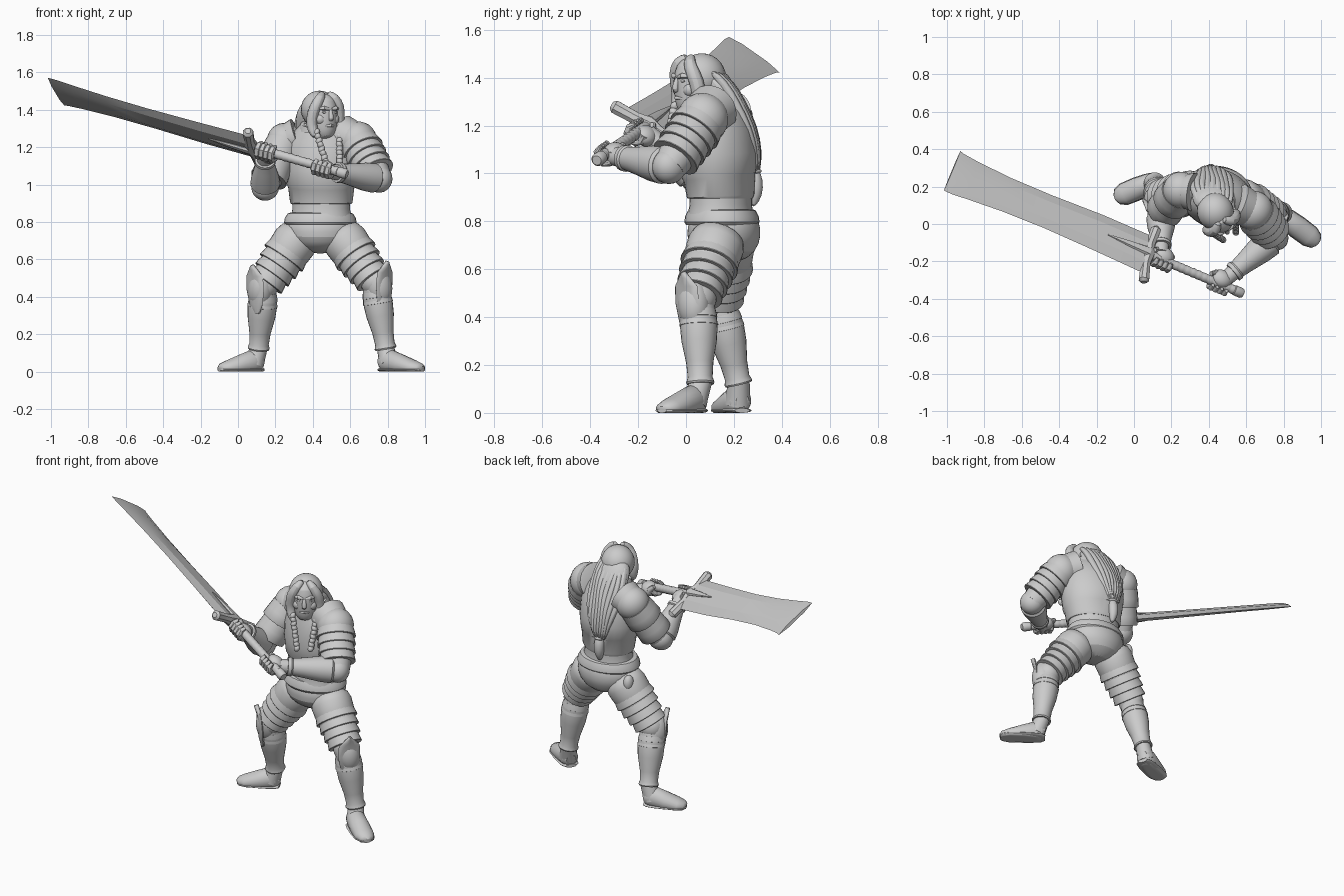
import bpy, bmesh, math
from mathutils import Vector, Matrix

default_cube = bpy.data.objects.get("Cube")
if default_cube:
    bpy.data.objects.remove(default_cube)

grey = bpy.data.materials.new("stone_grey")
grey.use_nodes = True
grey.diffuse_color = (.6, .6, .6, 1)
grey.node_tree.nodes["Principled BSDF"].inputs["Base Color"].default_value = (.6, .6, .6, 1)

AXIS_X, AXIS_Y, AXIS_Z = Vector((1, 0, 0)), Vector((0, 1, 0)), Vector((0, 0, 1))
WORLD = Matrix.Identity(4)


def finish(name, bm, matrix=WORLD, subdivide=0, crease=35):
    """Turn a bmesh into a shaded object."""
    bmesh.ops.transform(bm, matrix=matrix, verts=bm.verts)
    bmesh.ops.recalc_face_normals(bm, faces=bm.faces)
    mesh = bpy.data.meshes.new(name)
    bm.to_mesh(mesh)
    bm.free()
    mesh.materials.append(grey)
    mesh.polygons.foreach_set("use_smooth", [True] * len(mesh.polygons))
    mesh.set_sharp_from_angle(angle=math.radians(crease))
    part = bpy.data.objects.new(name, mesh)
    bpy.context.scene.collection.objects.link(part)
    if subdivide:
        part.modifiers.new("smooth", "SUBSURF").levels = subdivide
        part.modifiers["smooth"].render_levels = subdivide


def loft(name, rings, hint=AXIS_Y, sides=16, matrix=WORLD, subdivide=0, floor=None, crease=35):
    """Skin elliptical rings (x, y, z, radius across, radius along the hint)."""
    bm = bmesh.new()
    centres = [Vector(ring[:3]) for ring in rings]
    loops = []
    for i, ring in enumerate(rings):
        tangent = centres[min(i + 1, len(rings) - 1)] - centres[max(i - 1, 0)]
        across = hint.cross(tangent).normalized()
        upward = tangent.cross(across).normalized()
        loop = []
        for k in range(sides):
            angle = math.tau * k / sides
            point = centres[i] + across * math.cos(angle) * ring[3] + upward * math.sin(angle) * ring[-1]
            if floor is not None:
                point.z = max(point.z, floor)
            loop.append(bm.verts.new(point))
        loops.append(loop)
    for low, high in zip(loops, loops[1:]):
        for k in range(sides):
            n = (k + 1) % sides
            bm.faces.new((low[k], low[n], high[n], high[k]))
    bm.faces.new(loops[0])
    bm.faces.new(loops[-1])
    finish(name, bm, matrix, subdivide, crease)


def tube(name, points, radii, **options):
    """Round tube through points."""
    loft(name, [(*p, r, r) for p, r in zip(points, radii)], **options)


def straight(name, start, end, profile, hint=AXIS_Y, **options):
    """Turned shape between two points; profile pairs are (fraction, radius)."""
    a, b = Vector(start), Vector(end)
    tube(name, [a.lerp(b, t) for t, r in profile], [r for t, r in profile], hint=hint, **options)


def bands(name, start, end, wide, narrow, count, **options):
    """Overlapping plates, each flared slightly and stepped at its lower rim."""
    profile = []
    for i in range(count):
        r = wide + (narrow - wide) * i / count
        top, bottom = i / count, (i + 1) / count
        profile += [(top, r * .95), ((top + bottom) / 2, r), (bottom - .012, r * 1.035), (bottom, r * 1.02)]
    straight(name, start, end, profile, sides=24, **options)


def ball(name, centre, size, aim=AXIS_Z, matrix=WORLD):
    """Ellipsoid whose third axis follows the aim."""
    bm = bmesh.new()
    bmesh.ops.create_uvsphere(bm, u_segments=24, v_segments=14, radius=1)
    turn = Vector(aim).to_track_quat("Z", "Y").to_matrix().to_4x4()
    local = Matrix.Translation(centre) @ turn @ Matrix.Diagonal((*size, 1))
    finish(name, bm, matrix @ local, crease=60)


# Hips, belt and twisted breastplate
twist = Vector((.3, .95, 0))
loft("hips", [(.44, .16, .63, .06, .06), (.44, .165, .67, .15, .13), (.44, .16, .73, .188, .158),
              (.44, .155, .79, .186, .152), (.44, .15, .84, .16, .13)], sides=24, subdivide=1)
loft("belt", [(.44, .15, .785, .183, .15), (.44, .15, .797, .194, .157), (.44, .15, .82, .19, .154),
              (.44, .15, .845, .175, .142), (.44, .15, .85, .16, .13)], sides=32)
loft("waist", [(.445, .145, .83, .165, .135), (.445, .145, .87, .156, .127), (.445, .145, .93, .16, .13)],
     hint=twist, sides=32)
loft("breastplate", [(.445, .145, .895, .163, .13), (.445, .145, .905, .17, .138),
                     (.445, .14, .985, .18, .148), (.445, .135, .995, .186, .154),
                     (.445, .135, 1.08, .197, .16), (.445, .128, 1.17, .197, .15),
                     (.445, .12, 1.24, .178, .128), (.445, .11, 1.29, .14, .105),
                     (.445, .105, 1.33, .1, .085)],
     hint=twist, sides=32)
tube("neck", [(.44, .11, 1.27), (.445, .08, 1.33), (.45, .06, 1.38)], [.085, .07, .06])
tube("neck_guard", [(.44, .11, 1.29), (.44, .105, 1.325), (.44, .1, 1.335)], [.115, .106, .098], sides=24)
ball("hip_pouch", (.245, .23, .74), (.03, .035, .05))

# Head, turned toward its left
head = Matrix.Translation((.45, .04, 1.38)) @ Matrix.Rotation(math.radians(30), 4, "Z")
loft("face", [(0, -.05, -.135, .032, .03), (0, -.035, -.105, .06, .057), (0, -.017, -.05, .074, .081),
              (0, -.006, 0, .08, .091), (0, 0, .06, .08, .09), (0, .01, .105, .04, .05)],
     matrix=head, subdivide=1)
tube("nose", [(0, -.085, .025), (0, -.094, 0), (0, -.1, -.028), (0, -.088, -.04)],
     [.008, .012, .016, .01], matrix=head, sides=10, subdivide=1)
tube("lips", [(-.028, -.08, -.067), (0, -.094, -.064), (.028, -.08, -.067)],
     [.004, .008, .004], hint=AXIS_Z, matrix=head, sides=10)
ball("hair_cap", (0, .03, .022), (.098, .102, .1), matrix=head)
for side, label in ((1, "left"), (-1, "right")):
    tube(label + "_brow", [(side * x, y, z) for x, y, z in
                           ((.008, -.088, .022), (.035, -.085, .028), (.066, -.06, .024))],
         [.008, .012, .006], hint=AXIS_Z, matrix=head, sides=10)
    ball(label + "_eye", (side * .032, -.081, .006), (.014, .007, .006), matrix=head)
    ball(label + "_cheek", (side * .04, -.055, -.03), (.03, .026, .03), matrix=head)
    tube(label + "_front_lock", [(side * x, y, z) for x, y, z in
                                 ((.012, -.025, .11), (.045, -.06, .085), (.075, -.055, .04),
                                  (.085, -.03, -.03), (.082, -.035, -.09), (.07, -.065, -.13))],
         [.02, .028, .032, .034, .03, .02], hint=AXIS_X, matrix=head, subdivide=1, sides=10)
    # Braid of overlapping knots
    top, bottom = Vector((side * .07, -.06, -.1)), Vector((side * .04, -.12, -.28))
    for i in range(9):
        ball(label + "_braid_knot", top.lerp(bottom, i / 8), (.019, .017, .021),
             aim=(.5 * (-1) ** i, 0, 1), matrix=head)

# Long hair down the back, with raised strands and a tied tail
hair_path = [Vector(p) for p in ((.43, .08, 1.43), (.42, .13, 1.38), (.42, .18, 1.29),
                                 (.41, .235, 1.19), (.41, .27, 1.09), (.41, .285, 1))]
hair_width = [.085, .115, .115, .1, .075, .035]
loft("back_hair", [(*p, w, w * .55) for p, w in zip(hair_path, hair_width)], subdivide=1)
for i in range(9):
    spread = (i - 4) / 4.6
    tube("hair_strand", [p + Vector((w * spread + .01 * math.sin(k * 2 + i), w * .48 * math.sqrt(1 - spread ** 2), 0))
                         for k, (p, w) in enumerate(zip(hair_path, hair_width))],
         [.014, .02, .022, .02, .016, .008], sides=8, subdivide=1)
tube("hair_tail", [(.41, .28, 1.02), (.41, .29, .97), (.41, .292, .91), (.41, .28, .86)],
     [.024, .034, .03, .008], subdivide=1)
ball("hair_tie", (.41, .28, 1.01), (.036, .036, .014))


# Legs with layered thigh plates, knee guards, greaves and boots
def leg(label, hip, knee, ankle, heel, toe, outward):
    hip, knee, ankle, heel, toe, outward = map(Vector, (hip, knee, ankle, heel, toe, outward))
    down = ankle - knee
    straight(label + "_thigh", hip, knee, [(-.1, .1), (.1, .132), (.5, .112), (1, .075)], subdivide=1)
    bands(label + "_thigh_plates", hip.lerp(knee, .3), hip.lerp(knee, .95), .12, .09, 4)
    ball(label + "_knee_joint", knee, (.075, .078, .08))
    ball(label + "_knee_guard", knee + outward * .025 + down * .06, (.068, .072, .11), aim=down)
    # Broad plate over the knee, rising to a point
    loft(label + "_knee_wing", [(*(knee + outward * d + AXIS_Z * z), w, .014) for d, z, w in
                                ((.05, -.15, .015), (.062, -.1, .05), (.068, -.02, .066),
                                 (.074, .05, .062), (.085, .085, .03), (.092, .11, .004))],
         hint=outward, sides=12)
    bands(label + "_knee_lames", knee + down * .14, knee + down * .32, .076, .08, 2)
    straight(label + "_greave", knee, ankle, [(.1, .07), (.3, .079), (.5, .074), (.75, .057), (.92, .052),
                                              (.98, .059), (1, .056)], sides=24)
    straight(label + "_ankle", ankle, heel.lerp(toe, .2) + AXIS_Z * .04, [(-.2, .045), (.5, .05), (1, .055)])
    profile = ((0, .045, .03, .035), (.08, .05, .048, .055), (.25, .05, .056, .065), (.5, .035, .06, .055),
               (.8, .02, .058, .04), (.95, .016, .042, .028), (1, .012, .02, .016))
    loft(label + "_boot", [(*(heel.lerp(toe, t) + AXIS_Z * z), w, h) for t, z, w, h in profile],
         hint=AXIS_Z, sides=20, floor=0, crease=50)
    loft(label + "_sole", [(*(heel.lerp(toe, t) + AXIS_Z * .01), w + .003, .01) for t, z, w, h in profile],
         hint=AXIS_Z, sides=20, floor=0)


leg("left", (.55, .135, .73), (.73, .05, .48), (.79, .06, .12), (.765, .065, 0), (.985, -.1, 0), (.75, -.66, 0))
leg("right", (.33, .17, .73), (.14, .14, .46), (.11, .22, .12), (.13, .235, 0), (-.1, .14, 0), (-.7, -.7, 0))


# Arms with shoulder plates, elbow cups and forearm guards
def arm(label, neck_side, shoulder, elbow, wrist, size, count):
    neck_side, shoulder, elbow, wrist = map(Vector, (neck_side, shoulder, elbow, wrist))
    outward = shoulder - neck_side
    ball(label + "_shoulder_plate", shoulder, (size, size, size * .95), aim=outward)
    straight(label + "_shoulder_collar", neck_side, shoulder,
             [(0, size * .94), (.04, size * 1.03), (.35, size * .98), (1, size * .85)], sides=24)
    straight(label + "_upper_arm", shoulder, elbow, [(0, size * .8), (.5, size * .85), (1, size * .65)])
    bands(label + "_arm_plates", shoulder.lerp(elbow, .08), shoulder.lerp(elbow, .82),
          size * 1.03, size * .92, count)
    ball(label + "_elbow_cup", elbow, (.074, .074, .068), aim=wrist - elbow)
    straight(label + "_forearm_guard", elbow, wrist, [(.1, .068), (.14, .079), (.35, .075), (.7, .058),
                                                      (.9, .05), (.93, .056), (1, .054)],
             hint=AXIS_Z, sides=24)
    straight(label + "_wrist", elbow, wrist, [(.8, .044), (1.25, .04)], hint=AXIS_Z)


arm("left", (.55, .11, 1.265), (.64, .07, 1.23), (.755, -.07, 1.03), (.53, -.26, 1.065), .108, 4)
arm("right", (.32, .17, 1.255), (.25, .18, 1.23), (.145, .05, .985), (.145, -.12, 1.13), .1, 2)

# Great sword, built along its own axis from the guard
guard_point = Vector((.075, -.16, 1.2))
along = Vector((-1.05, .44, .3)).normalized()
normal = along.cross(Vector((.2, .83, -.51))).normalized()
breadth = normal.cross(along)
sword = Matrix((along, breadth, normal)).transposed().to_4x4()
sword.translation = guard_point

loft("blade", [(0, -.005, 0, .118, .026), (.3, .003, 0, .114, .023), (.6, .002, 0, .105, .019),
               (.85, 0, 0, .108, .016), (1.05, 0, 0, .122, .014), (1.14, .001, 0, .132, .012),
               (1.176, .006, 0, .136, .01)],
     hint=AXIS_Z, sides=6, matrix=sword, crease=15)
loft("guard", [(-.015, -.175, 0, .016, .016), (-.012, -.16, 0, .03, .03), (0, -.06, 0, .027, .028),
               (0, 0, 0, .038, .042), (0, .06, 0, .027, .028), (-.012, .16, 0, .03, .03),
               (-.015, .175, 0, .016, .016)], hint=AXIS_Z, sides=8, matrix=sword)
for face in (1, -1):
    loft("blade_spike", [(0, 0, face * .028, .026, .016), (.12, 0, face * .026, .018, .012),
                         (.25, 0, face * .024, .003, .003)], hint=AXIS_Z, sides=8, matrix=sword)
straight("grip", (0, 0, 0), (-.57, 0, 0), [(0, .024), (.9, .023), (.91, .028), (.98, .028), (1, .02)],
         hint=AXIS_Z, matrix=sword)
for i in range(14):
    straight("grip_wrap", (-.05 - i * .034, 0, 0), (-.08 - i * .034, 0, 0),
             [(0, .023), (.5, .0255), (1, .023)], hint=AXIS_Z, matrix=sword)

# Gloved hands closed around the grip
for label, place, wrist in (("right", -.09, (.145, -.12, 1.13)), ("left", -.43, (.53, -.26, 1.065))):
    toward = sword.inverted() @ Vector(wrist) - Vector((place, 0, 0))
    start = math.atan2(toward.z, toward.y)
    palm = Vector((place, math.cos(start) * .03, math.sin(start) * .03))
    ball(label + "_palm", palm, (.058, .05, .042), matrix=sword)
    for finger in range(4):
        x = place + (finger - 1.5) * .027
        arc = [start - .5 + k * .75 for k in range(7)]
        tube(label + "_finger", [(x, math.cos(a) * .038, math.sin(a) * .038) for a in arc],
             [.018] * 5 + [.016, .01], hint=AXIS_X, matrix=sword, sides=10)
    tube(label + "_thumb", [palm, palm + Vector((.045, .015, -.01)), (place + .07, .02, -.03)],
         [.02, .019, .012], hint=AXIS_Z, matrix=sword, sides=10)
